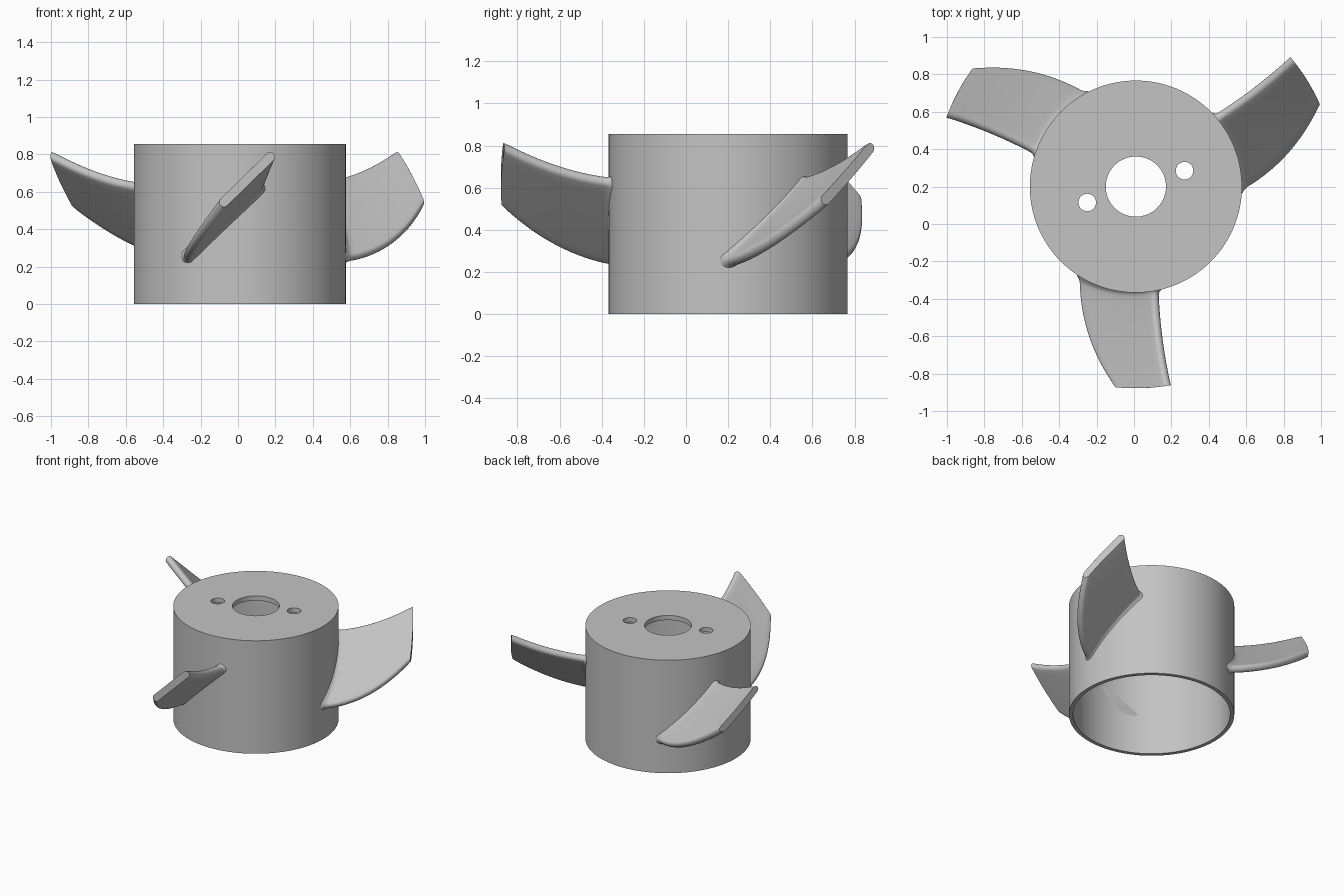
import bpy, bmesh
from math import sin, cos, pi, sqrt, radians
from mathutils import Vector, Matrix

if "Cube" in bpy.data.objects:
    bpy.data.objects.remove(bpy.data.objects["Cube"])

CENTRE = Vector((0.01, 0.2, 0))
HUB_R, HUB_H, WALL = 0.567, 0.855, 0.028
ROOT_R, TIP_R = 0.553, 1.078
HALF_THICK = 0.026

grey = bpy.data.materials.new("plain grey")
grey.use_nodes = True
colour = (0.55, 0.55, 0.55, 1)
grey.diffuse_color = colour
grey.node_tree.nodes["Principled BSDF"].inputs["Base Color"].default_value = colour


def cylinder(name, radius, bottom, top, x=0, y=0, sides=128):
    bpy.ops.mesh.primitive_cylinder_add(
        vertices=sides, radius=radius, depth=top - bottom,
        location=CENTRE + Vector((x, y, (bottom + top) / 2)))
    obj = bpy.context.object
    obj.name = name
    return obj


def finish(obj, angle):
    bpy.ops.object.select_all(action='DESELECT')
    obj.select_set(True)
    bpy.context.view_layer.objects.active = obj
    bpy.ops.object.shade_smooth_by_angle(angle=radians(angle))


# Hub: cup open at the bottom, with a shaft hole and two screw holes on top
hub = cylinder("hub", HUB_R, 0, HUB_H)
hub.data.materials.append(grey)
cutters = [cylinder("cavity_cutter", HUB_R - WALL, -0.1, HUB_H - 0.035),
           cylinder("shaft_cutter", 0.161, 0.5, 1, sides=64)]
for side in (-1, 1):
    cutters.append(cylinder("screw_cutter", 0.047, 0.5, 1, side * 0.26, side * 0.085, 32))
bpy.context.view_layer.objects.active = hub
for cutter in cutters:
    cutter.hide_render = True
    mod = hub.modifiers.new("cut", 'BOOLEAN')
    mod.operation, mod.solver, mod.object = 'DIFFERENCE', 'EXACT', cutter
    bpy.ops.object.modifier_apply(modifier=mod.name)
for cutter in cutters:
    bpy.data.objects.remove(cutter)
finish(hub, 30)

# Blade mid-surface: low and high edges as (root, control, tip), relative to the hub axis
LOW = [Vector(p) for p in ((-0.275, -0.48, 0.25), (-0.28, -0.8, 0.283), (-0.085, -1.07, 0.545))]
HIGH = [Vector(p) for p in ((0.095, -0.54, 0.62), (0.102, -0.8, 0.646), (0.162, -1.06, 0.787))]


def on_radius(p, r):
    return Vector((p.x, -sqrt(r * r - p.x * p.x), p.z))


def mid(s, t):
    a, b, c = (lo.lerp(hi, t) for lo, hi in zip(LOW, HIGH))
    a, c = on_radius(a, ROOT_R), on_radius(c, TIP_R)
    return a * (1 - s) ** 2 + b * 2 * s * (1 - s) + c * s * s


def frame(s, t):
    e = 0.001
    chord = (mid(s, t + e) - mid(s, t - e)).normalized()
    span = mid(s + e, t) - mid(s - e, t)
    return chord, span.cross(chord).normalized()


def section(s):
    """Closed ring: flat faces joined by rounded leading and trailing edges."""
    flare = 0.025 * max(0, 1 - s / 0.07) ** 2
    h = HALF_THICK + flare
    steps, arc = 12, 8
    ring = []
    for end in (0, 1):
        sign = 1 if end == 0 else -1
        for i in range(1, steps):
            t = i / steps if end == 0 else 1 - i / steps
            ring.append(mid(s, t) + frame(s, t)[1] * h * sign)
        chord, normal = frame(s, 1 - end)
        for i in range(arc + 1):
            a = pi * i / arc
            ring.append(mid(s, 1 - end) + (normal * cos(a) + chord * sin(a)) * h * sign)
    if s == 0:
        ring = [on_radius(p, ROOT_R) for p in ring]
    if s == 1:
        ring = [on_radius(p, TIP_R) for p in ring]
    return ring


# Blade: sections lofted from the hub wall to the tip
bm = bmesh.new()
spans = [0, 0.02, 0.035, 0.05, 0.07] + [0.07 + 0.93 * i / 18 for i in range(1, 18)] + [1]
rings = [[bm.verts.new(p) for p in section(s)] for s in spans]
for r0, r1 in zip(rings, rings[1:]):
    for i in range(len(r0)):
        bm.faces.new((r0[i - 1], r0[i], r1[i], r1[i - 1]))
bm.faces.new(rings[0])
bm.faces.new(rings[-1])
bmesh.ops.recalc_face_normals(bm, faces=bm.faces)
mesh = bpy.data.meshes.new("blade")
bm.to_mesh(mesh)
bm.free()
mesh.materials.append(grey)

# Three blades spaced evenly around the hub
for k, name in enumerate(("blade_front", "blade_back_left", "blade_back_right")):
    blade = bpy.data.objects.new(name, mesh.copy())
    bpy.context.collection.objects.link(blade)
    blade.matrix_world = Matrix.Translation(CENTRE) @ Matrix.Rotation(k * 2 * pi / 3, 4, 'Z')
    finish(blade, 40)
